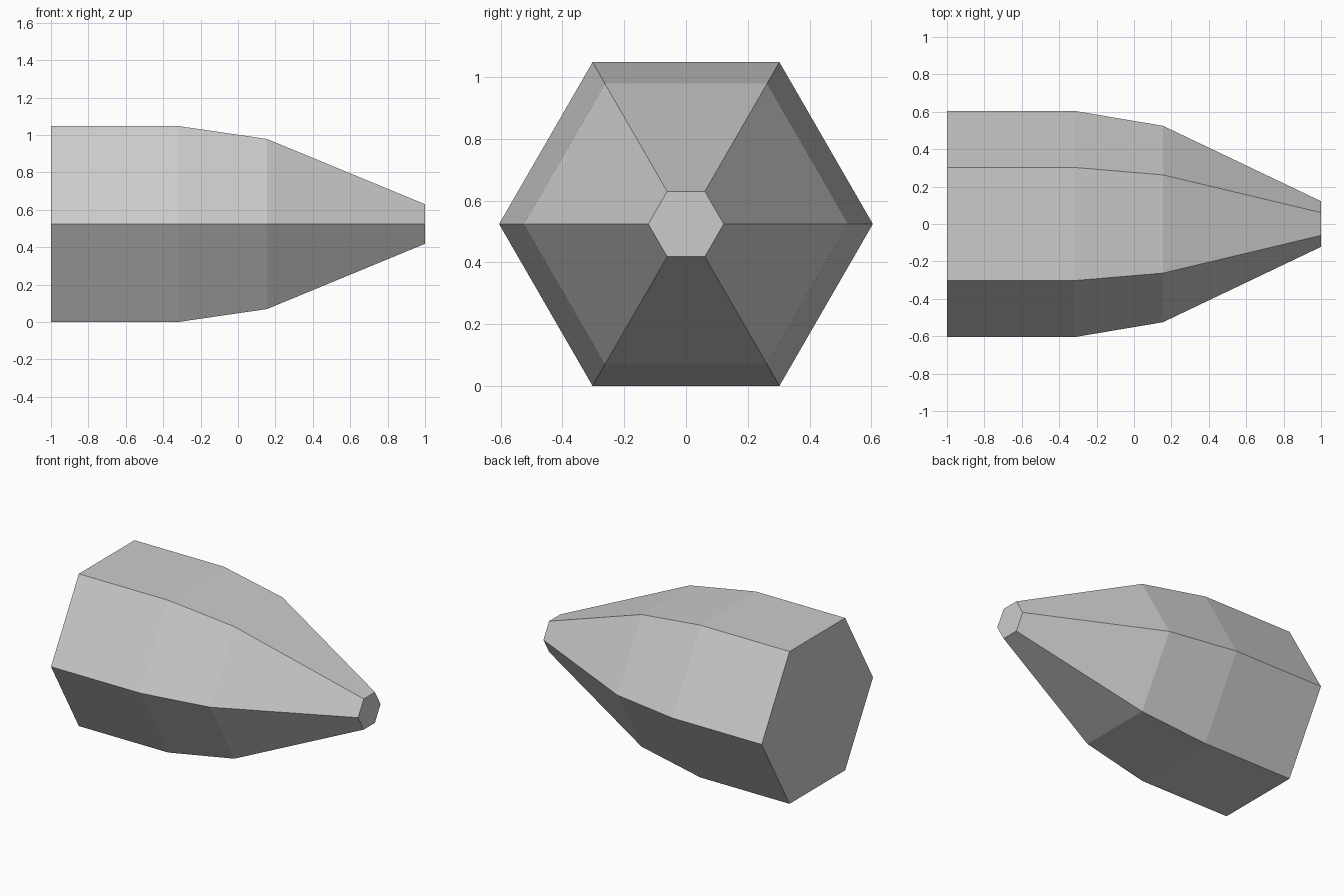
import bpy
import bmesh
from math import cos, sin, pi

cube = bpy.data.objects.get("Cube")
if cube:
    bpy.data.objects.remove(cube, do_unlink=True)

SIDES = 6
RADIUS = 0.605
CENTRE_Z = RADIUS * sin(pi / 3)
# (x, radius) of each ring from the wide base to the narrow tip
PROFILE = [(-1, RADIUS), (-0.32, RADIUS), (0.155, 0.525), (1, 0.122)]

# Plain grey material
grey = bpy.data.materials.new("light grey")
grey.use_nodes = True
colour = (0.6, 0.6, 0.6, 1)
grey.diffuse_color = colour
grey.node_tree.nodes["Principled BSDF"].inputs["Base Color"].default_value = colour

# Tapered hexagonal body, lofted along x
bm = bmesh.new()
rings = []
for x, r in PROFILE:
    angles = [2 * pi * i / SIDES for i in range(SIDES)]
    rings.append([bm.verts.new((x, r * cos(a), CENTRE_Z + r * sin(a))) for a in angles])

for a, b in zip(rings, rings[1:]):
    for i in range(SIDES):
        j = (i + 1) % SIDES
        bm.faces.new((a[i], a[j], b[j], b[i]))

# Flat end caps
bm.faces.new(rings[0])
bm.faces.new(rings[-1])
bmesh.ops.recalc_face_normals(bm, faces=bm.faces)

mesh = bpy.data.meshes.new("tapered_body")
bm.to_mesh(mesh)
bm.free()
mesh.materials.append(grey)
body = bpy.data.objects.new("tapered_body", mesh)
bpy.context.collection.objects.link(body)
